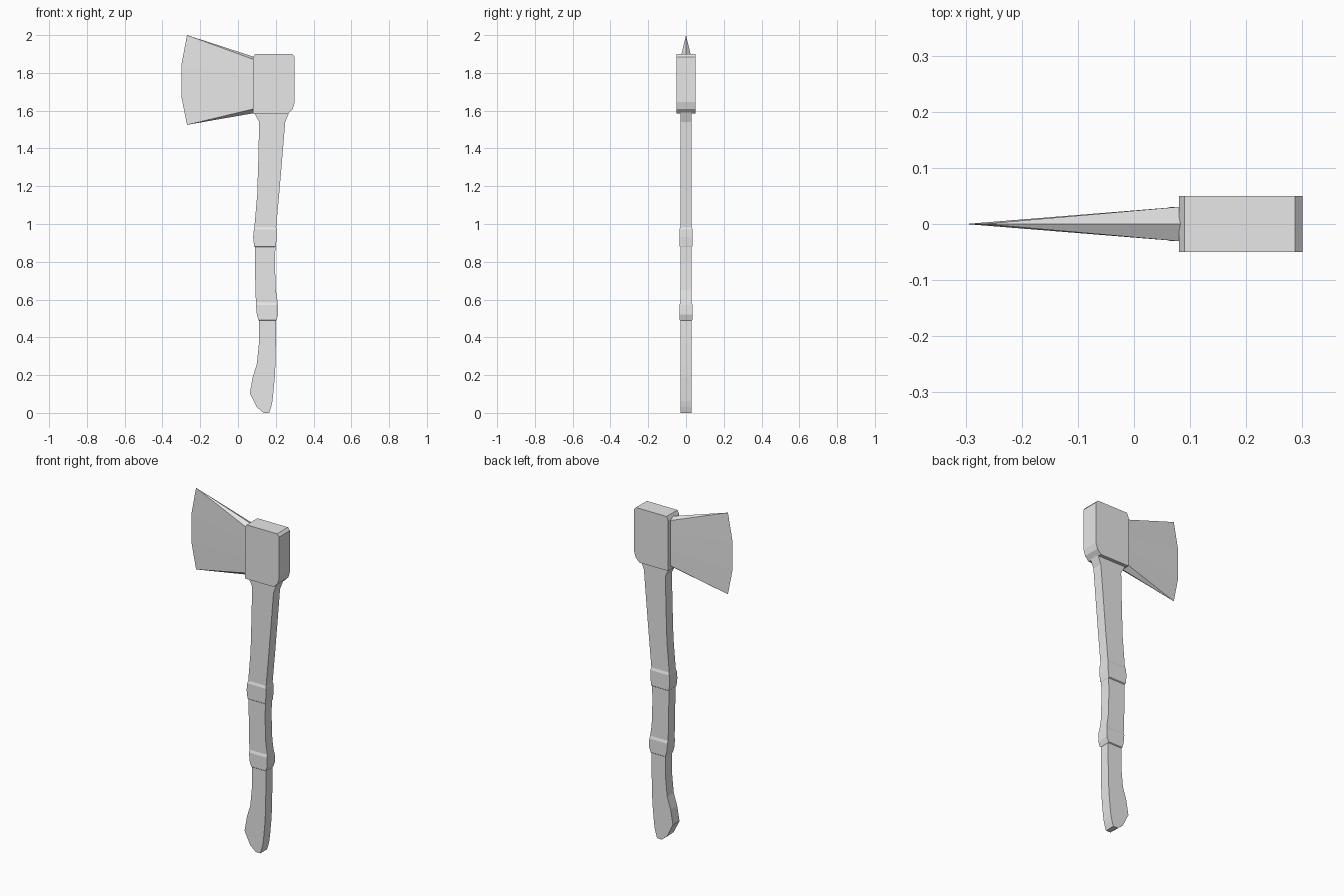
import bpy
import bmesh

cube = bpy.data.objects.get("Cube")
if cube:
    bpy.data.objects.remove(cube)

grey = bpy.data.materials.new("plain grey")
grey.use_nodes = True
grey.diffuse_color = (0.8, 0.8, 0.8, 1)
grey.node_tree.nodes["Principled BSDF"].inputs["Base Color"].default_value = grey.diffuse_color


def finish(name, bm):
    bmesh.ops.recalc_face_normals(bm, faces=bm.faces)
    mesh = bpy.data.meshes.new(name)
    bm.to_mesh(mesh)
    bm.free()
    mesh.materials.append(grey)
    obj = bpy.data.objects.new(name, mesh)
    bpy.context.collection.objects.link(obj)
    return obj


def loft(name, rows):
    """Stack rectangular sections given as (z, left x, right x, half depth)."""
    bm = bmesh.new()
    rings = [[bm.verts.new(p) for p in ((a, -d, z), (b, -d, z), (b, d, z), (a, d, z))]
             for z, a, b, d in rows]
    for low, high in zip(rings, rings[1:]):
        for i in range(4):
            j = (i + 1) % 4
            bm.faces.new((low[i], low[j], high[j], high[i]))
    bm.faces.new(rings[0])
    bm.faces.new(rings[-1])
    return finish(name, bm)


def extrude_profile(name, outline, depth):
    bm = bmesh.new()
    face = bm.faces.new([bm.verts.new((x, -depth, z)) for x, z in outline])
    moved = bmesh.ops.extrude_face_region(bm, geom=[face])["geom"]
    bmesh.ops.translate(bm, vec=(0, 2 * depth, 0),
                        verts=[v for v in moved if isinstance(v, bmesh.types.BMVert)])
    return finish(name, bm)


# Curved handle with two raised grip bands
T, B = 0.03, 0.035
loft("handle", [
    (0.0, 0.135, 0.165, T), (0.03, 0.10, 0.175, T), (0.06, 0.085, 0.182, T),
    (0.105, 0.063, 0.187, T), (0.19, 0.078, 0.195, T), (0.26, 0.10, 0.198, T),
    (0.36, 0.11, 0.20, T), (0.488, 0.11, 0.20, T),
    (0.492, 0.109, 0.203, B), (0.52, 0.10, 0.213, B), (0.57, 0.095, 0.212, B),
    (0.585, 0.095, 0.21, T), (0.65, 0.092, 0.20, T), (0.80, 0.09, 0.195, T),
    (0.878, 0.09, 0.198, T), (0.882, 0.086, 0.20, B), (0.93, 0.08, 0.205, B),
    (0.97, 0.084, 0.205, B), (0.985, 0.087, 0.202, T), (1.16, 0.102, 0.218, T),
    (1.36, 0.108, 0.235, T), (1.54, 0.112, 0.25, T), (1.59, 0.085, 0.27, T),
])

# Heavy block that holds the blade
extrude_profile("head_block", [
    (0.08, 1.585), (0.265, 1.585), (0.29, 1.61), (0.30, 1.645),
    (0.30, 1.885), (0.287, 1.90), (0.09, 1.90), (0.08, 1.88),
], 0.05)

# Wedge blade: thick ridged root tapering to a thin cutting edge
bm = bmesh.new()
edge = [bm.verts.new((x, 0, z)) for x, z in
        ((-0.27, 2.0), (-0.30, 1.84), (-0.30, 1.675), (-0.27, 1.525))]
ridge_top = bm.verts.new((0.085, 0, 1.885))
ridge_low = bm.verts.new((0.085, 0, 1.587))
root = [ridge_top, ridge_low]
for side in (-1, 1):
    heights = (1.87, 1.783, 1.697, 1.61)
    wall = [bm.verts.new((0.085, side * 0.031, z)) for z in heights]
    for i in range(3):
        bm.faces.new((edge[i], edge[i + 1], wall[i + 1], wall[i]))
    bm.faces.new((edge[0], wall[0], ridge_top))
    bm.faces.new((edge[3], ridge_low, wall[3]))
    bm.faces.new([ridge_top] + wall + [ridge_low])
finish("blade", bm)
